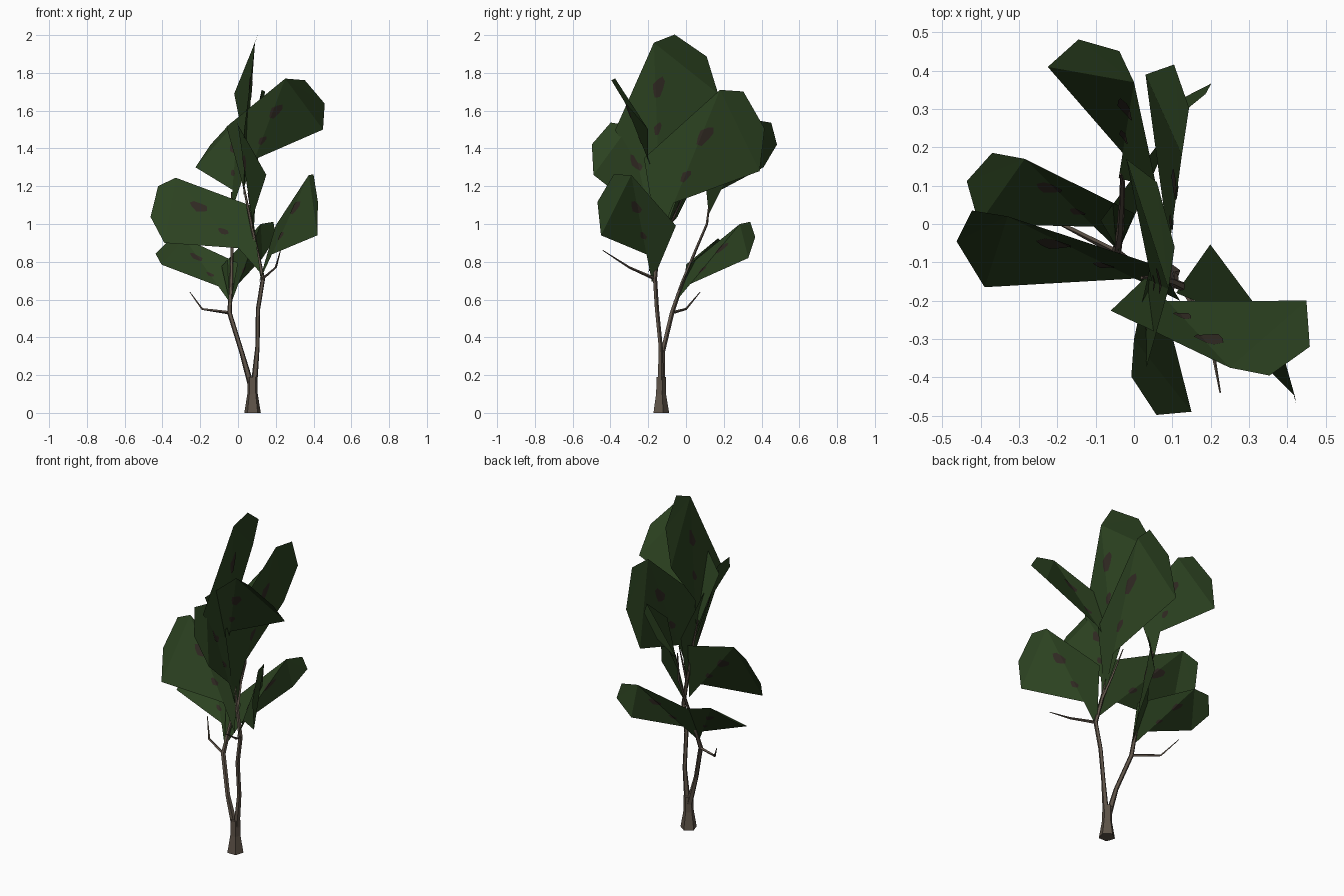
import bpy, bmesh, math
from mathutils import Vector

if "Cube" in bpy.data.objects:
    bpy.data.objects.remove(bpy.data.objects["Cube"])


def material(name, rgb):
    m = bpy.data.materials.new(name)
    m.diffuse_color = (*rgb, 1)
    m.use_nodes = True
    m.node_tree.nodes["Principled BSDF"].inputs["Base Color"].default_value = m.diffuse_color
    return m


GREEN = material("dark leaf green", (0.025, 0.055, 0.015))
BROWN = material("leaf spot brown", (0.029, 0.022, 0.016))
BARK = material("bark brown", (0.112, 0.087, 0.065))


def finish(bm, name, mats):
    me = bpy.data.meshes.new(name)
    bm.to_mesh(me)
    bm.free()
    for m in mats:
        me.materials.append(m)
    ob = bpy.data.objects.new(name, me)
    bpy.context.collection.objects.link(ob)
    return ob


def limb(name, path, sides=5):
    """Tapered faceted tube along (x, y, z, radius) points."""
    bm = bmesh.new()
    pts = [Vector(p[:3]) for p in path]
    rings = []
    for i, p in enumerate(pts):
        d = (pts[min(i + 1, len(pts) - 1)] - pts[max(i - 1, 0)]).normalized()
        if i == 0 and p.z == 0:
            d = Vector((0, 0, 1))        # flat foot on the ground
        ref = Vector((1, 0, 0)) if abs(d.x) < 0.8 else Vector((0, 1, 0))
        a = d.cross(ref).normalized()
        b = d.cross(a)
        r = path[i][3]
        rings.append([bm.verts.new(p + r * (math.cos(t) * a + math.sin(t) * b))
                      for t in (2 * math.pi * k / sides for k in range(sides))])
    for lo, hi in zip(rings, rings[1:]):
        for k in range(sides):
            n = (k + 1) % sides
            bm.faces.new((lo[k], lo[n], hi[n], hi[k]))
    bm.faces.new(rings[0][::-1])
    bm.faces.new(rings[-1])
    bmesh.ops.recalc_face_normals(bm, faces=bm.faces)
    return finish(bm, name, [BARK])


# Shared leaf outline in (s, t): stem, lower shoulder, far rim, upper shoulder
OUTLINE = [(0, 0), (0, 0.262), (1, 0), (0.80, 0.38),
           (0.305, 0.853), (0, 1), (-0.613, 0.828)]
FACES = [(0, 1, 6), (1, 5, 6), (1, 2, 5), (2, 3, 5), (3, 4, 5)]
BEND = 0.16
# Spots: centre, size
SPOTS = [((0.05, 0.677), 0.9), ((0.01, 0.432), 0.55)]
SPOT_SHAPE = [1.0, 0.85, 1.05, 0.8, 1.0, 1.1, 0.8, 0.95]


def leaf(name, stem, low, high):
    """Creased leaf spanned by its stem, low rim corner and high rim corner."""
    o = Vector(stem)
    u, v = Vector(low) - o, Vector(high) - o
    n = u.cross(v).normalized()
    bm = bmesh.new()
    # spot plates just off both sides, laid out flat and split at the crease
    for (cs, ct), size in SPOTS:
        for side in (1, -1):
            ring = []
            for k, w in enumerate(SPOT_SHAPE):
                a = side * 2 * math.pi * k / len(SPOT_SHAPE)
                c, e = size * w * math.cos(a), size * w * math.sin(a)
                ring.append(bm.verts.new((cs + 0.076 * c - 0.093 * e,
                                          ct + 0.026 * c + 0.079 * e, side * 0.0025)))
            bm.faces.new(ring).material_index = 1
    bmesh.ops.bisect_plane(bm, geom=bm.verts[:] + bm.edges[:] + bm.faces[:],
                           plane_co=(0, 0, 0), plane_no=(1, 0, 0))
    for w in bm.verts:
        s, t, off = w.co
        w.co = o + s * u + t * v + (off + BEND * 0.828 * min(s, 0)) * n
    # blade
    vs = [bm.verts.new(o + s * u + t * v + BEND * s * t * n) for s, t in OUTLINE]
    for f in FACES:
        bm.faces.new([vs[i] for i in f])
    return finish(bm, name, [GREEN, BROWN])


# Trunk foot and the two stems
limb("trunk_base", [(0.077, -0.135, 0, 0.046), (0.077, -0.135, 0.10, 0.029),
                    (0.077, -0.133, 0.19, 0.027)])
limb("left_stem", [(0.068, -0.13, 0.15, 0.018), (0.02, -0.125, 0.32, 0.013),
                   (-0.045, -0.075, 0.53, 0.013), (-0.036, -0.02, 0.69, 0.010),
                   (-0.032, 0.05, 0.86, 0.008), (-0.03, 0.11, 1.0, 0.007),
                   (-0.035, 0.13, 1.17, 0.003)])
limb("right_stem", [(0.085, -0.135, 0.15, 0.018), (0.103, -0.135, 0.35, 0.012),
                    (0.106, -0.155, 0.55, 0.012), (0.132, -0.165, 0.71, 0.012),
                    (0.10, -0.15, 0.86, 0.010), (0.06, -0.14, 1.05, 0.008),
                    (0.02, -0.14, 1.25, 0.004)])

# Thin twigs
limb("left_twig", [(-0.045, -0.075, 0.53, 0.009), (-0.19, 0.0, 0.55, 0.006),
                   (-0.255, 0.075, 0.64, 0.002)], 4)
limb("front_twig", [(0.13, -0.165, 0.71, 0.009), (0.20, -0.30, 0.77, 0.006),
                    (0.225, -0.44, 0.86, 0.002)], 4)
limb("inner_twig", [(0.10, -0.15, 0.86, 0.009), (0.08, -0.09, 0.98, 0.007),
                    (0.06, -0.02, 1.13, 0.003)], 4)

# Leaves: stem, low rim corner, high rim corner
LEAVES = {
    "upper_left_leaf": ((0.12, -0.20, 0.74), (-0.39, -0.165, 0.90), (-0.33, 0.02, 1.245)),
    "lower_left_leaf": ((-0.04, -0.07, 0.58), (-0.405, 0.0, 0.785), (-0.285, 0.17, 0.925)),
    "lower_back_leaf": ((-0.04, -0.07, 0.57), (0.13, 0.33, 0.82), (0.12, 0.285, 1.0)),
    "lower_right_leaf": ((0.11, -0.18, 0.69), (0.42, -0.45, 0.94), (0.375, -0.29, 1.26)),
    "upper_right_leaf": ((0.03, -0.14, 1.19), (0.45, -0.20, 1.50), (0.25, -0.375, 1.77)),
    "back_left_leaf": ((-0.04, 0.12, 1.05), (-0.225, 0.41, 1.30), (0.0, 0.37, 1.55)),
    "front_leaf": ((0.10, -0.15, 0.85), (0.15, -0.49, 1.26), (0.0, -0.30, 1.52)),
    "back_right_leaf": ((0.08, -0.15, 0.90), (0.03, 0.39, 1.28), (0.125, 0.18, 1.71)),
    "top_leaf": ((0.03, -0.14, 1.15), (-0.02, 0.17, 1.69), (0.09, -0.17, 1.96)),
}
for leaf_name, corners in LEAVES.items():
    leaf(leaf_name, *corners)
